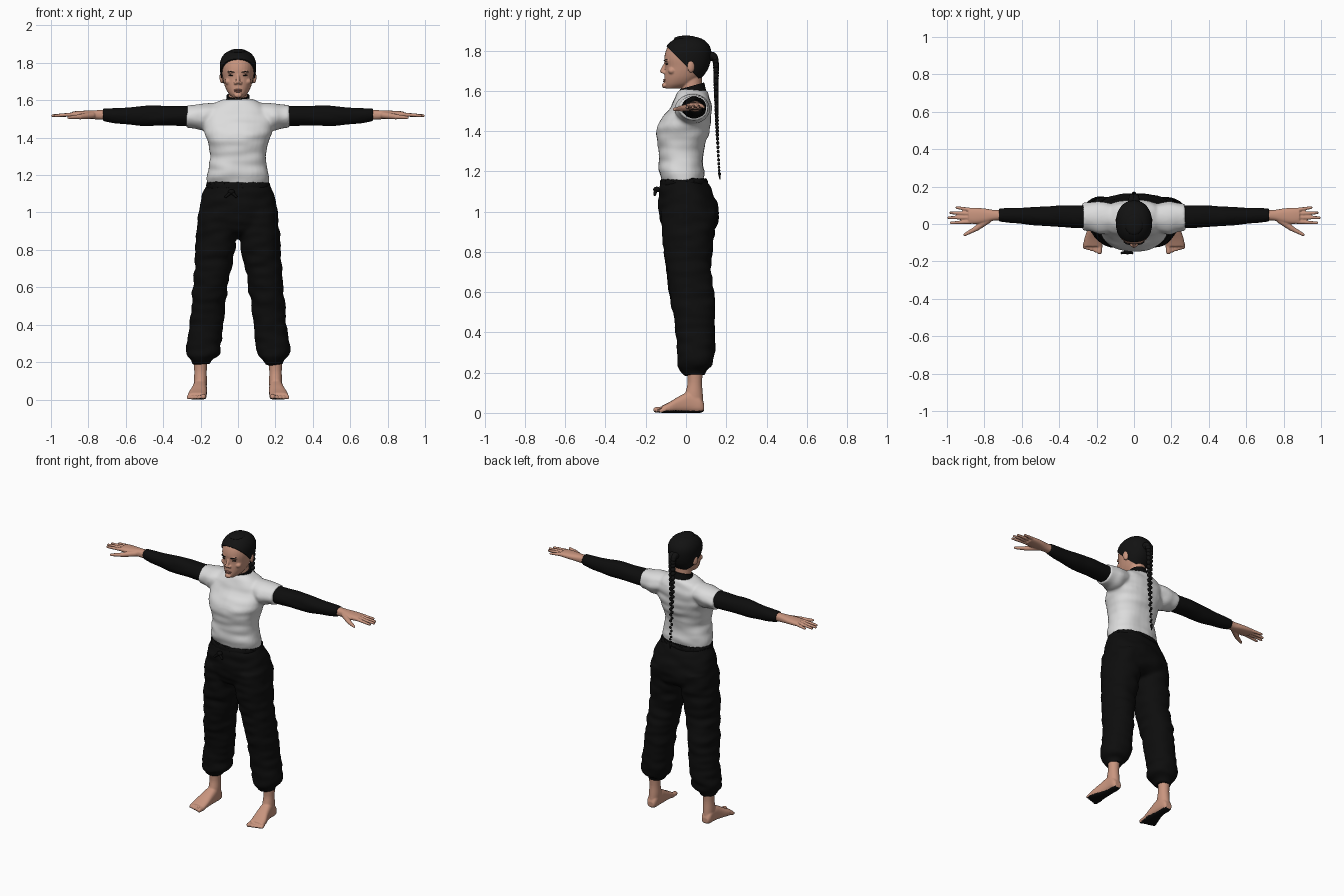
import bpy, bmesh
from math import cos, sin, pi
from mathutils import Vector, Matrix, noise

default = bpy.data.objects.get("Cube")
if default:
    bpy.data.objects.remove(default, do_unlink=True)


def material(name, red, green, blue):
    mat = bpy.data.materials.new(name)
    mat.use_nodes = True
    mat.diffuse_color = (red, green, blue, 1)
    mat.node_tree.nodes["Principled BSDF"].inputs["Base Color"].default_value = (red, green, blue, 1)
    return mat


SKIN = material("warm skin", 0.58, 0.30, 0.21)
LIPS = material("lip", 0.40, 0.17, 0.13)
WHITE = material("light shirt cloth", 0.72, 0.72, 0.72)
BLACK = material("black cloth", 0.004, 0.004, 0.004)
HAIR = material("black hair", 0.006, 0.006, 0.006)


def spline(rows, steps):
    """Smoothly interpolate a list of rows."""
    result = []
    for i in range(len(rows) - 1):
        before, start = rows[max(i - 1, 0)], rows[i]
        end, after = rows[i + 1], rows[min(i + 2, len(rows) - 1)]
        for k in range(steps):
            t = k / steps
            result.append([b + 0.5 * t * (c - a + t * (2*a - 5*b + 4*c - d + t * (3*(b - c) + d - a)))
                           for a, b, c, d in zip(before, start, end, after)])
    return result + [list(rows[-1])]


def loft(bm, axis, rows, side=1, power=2.0, grow=0.0, steps=4, sides=32):
    """Closed skin over sections given as (position, low, high, low, high)."""
    rings = []
    for t, a0, a1, b0, b1 in spline(rows, steps):
        ring = []
        for k in range(sides):
            c, s = cos(2 * pi * k / sides), sin(2 * pi * k / sides)
            c = abs(c) ** (2 / power) * (1 if c > 0 else -1)
            s = abs(s) ** (2 / power) * (1 if s > 0 else -1)
            a = (a0 + a1) / 2 + c * ((a1 - a0) / 2 + grow)
            b = (b0 + b1) / 2 + s * ((b1 - b0) / 2 + grow)
            x, y, z = {"x": (t, a, b), "y": (a, t, b), "z": (a, b, t)}[axis]
            ring.append(bm.verts.new((x * side, y, z)))
        rings.append(ring)
    for low, high in zip(rings, rings[1:]):
        for k in range(sides):
            n = (k + 1) % sides
            bm.faces.new((low[k], low[n], high[n], high[k]))
    bm.faces.new(rings[0])
    bm.faces.new(rings[-1])


def widths(rows):
    """Expand (z, half width, front, back) into symmetric sections."""
    return [(z, -w, w, front, back) for z, w, front, back in rows]


def ball(bm, center, radii, turn=None):
    place = Matrix.Translation(center) @ (turn or Matrix()) @ Matrix.Diagonal((*radii, 1))
    bmesh.ops.create_uvsphere(bm, u_segments=16, v_segments=10, radius=1, matrix=place)


def limb(bm, start, end, r1, r2):
    """Tapered rod with rounded ends."""
    start, end = Vector(start), Vector(end)
    way = end - start
    place = Matrix.Translation((start + end) / 2) @ way.to_track_quat("Z", "Y").to_matrix().to_4x4()
    bmesh.ops.create_cone(bm, cap_ends=True, segments=14, radius1=r1, radius2=r2,
                          depth=way.length, matrix=place)
    ball(bm, start, (r1, r1, r1))
    ball(bm, end, (r2, r2, r2))


def finish(name, bm, mats, voxel=0, soften=3, mirror=False, folds=0, rule=None):
    """Make the object, optionally fusing its pieces and adding cloth folds."""
    bmesh.ops.recalc_face_normals(bm, faces=bm.faces[:])
    mesh = bpy.data.meshes.new(name)
    bm.to_mesh(mesh)
    bm.free()
    obj = bpy.data.objects.new(name, mesh)
    bpy.context.collection.objects.link(obj)
    if voxel:
        fuse = obj.modifiers.new("fuse", "REMESH")
        fuse.mode, fuse.voxel_size = "VOXEL", voxel
        relax = obj.modifiers.new("relax", "SMOOTH")
        relax.factor, relax.iterations = 0.5, soften
        graph = bpy.context.evaluated_depsgraph_get()
        mesh = bpy.data.meshes.new_from_object(obj.evaluated_get(graph))
        obj.modifiers.clear()
        obj.data = mesh
        mesh.name = name
    if folds:
        shifts = [v.normal * folds * noise.noise(Vector((v.co.x * 9, v.co.y * 9, v.co.z * 22)))
                  for v in mesh.vertices]
        for v, shift in zip(mesh.vertices, shifts):
            v.co += shift
    mesh.materials.clear()
    for mat in mats:
        mesh.materials.append(mat)
    for face in mesh.polygons:
        face.material_index = rule(face) if rule else 0
    mesh.shade_smooth()
    mesh.set_sharp_from_angle(angle=0.9)
    if mirror:
        flip = obj.modifiers.new("mirror", "MIRROR")
        flip.use_mirror_merge = False
    return obj


# Shirt: torso with short sleeves
bm = bmesh.new()
loft(bm, "z", widths([
    (1.13, 0.155, -0.11, 0.085), (1.19, 0.168, -0.132, 0.092), (1.24, 0.158, -0.135, 0.085),
    (1.31, 0.148, -0.138, 0.09), (1.38, 0.165, -0.148, 0.11), (1.43, 0.182, -0.142, 0.122),
    (1.48, 0.19, -0.105, 0.127), (1.535, 0.18, -0.07, 0.125), (1.58, 0.135, -0.05, 0.115),
    (1.605, 0.08, -0.03, 0.10)]), power=2.3)
for side in (1, -1):
    loft(bm, "x", [(0.09, -0.03, 0.10, 1.47, 1.59), (0.18, -0.055, 0.118, 1.44, 1.585),
                   (0.23, -0.042, 0.115, 1.45, 1.578), (0.275, -0.035, 0.112, 1.455, 1.575)], side)
finish("shirt", bm, [WHITE], voxel=0.009, folds=0.007)

# Trousers: seat and two gathered legs
bm = bmesh.new()
loft(bm, "z", widths([
    (1.155, 0.16, -0.12, 0.102), (1.12, 0.178, -0.13, 0.118), (1.06, 0.202, -0.137, 0.147),
    (0.97, 0.215, -0.13, 0.162), (0.91, 0.20, -0.11, 0.145), (0.88, 0.12, -0.06, 0.10)]), power=2.3)
for side in (1, -1):
    loft(bm, "z", [
        (1.0, 0.0, 0.212, -0.125, 0.15), (0.85, 0.008, 0.226, -0.115, 0.135),
        (0.7, 0.036, 0.234, -0.095, 0.125), (0.55, 0.064, 0.246, -0.075, 0.142),
        (0.4, 0.08, 0.258, -0.05, 0.142), (0.3, 0.09, 0.272, -0.045, 0.142),
        (0.24, 0.10, 0.272, -0.045, 0.13), (0.21, 0.135, 0.25, -0.03, 0.10),
        (0.188, 0.15, 0.24, -0.008, 0.093)], side, power=2.2)
finish("trousers", bm, [BLACK], voxel=0.01, folds=0.010)

# Gathered waistband and its drawstring
bm = bmesh.new()
loft(bm, "z", widths([(1.13, 0.166, -0.13, 0.108), (1.15, 0.17, -0.128, 0.108),
                      (1.163, 0.162, -0.12, 0.10)]), power=2.3, sides=64)
for i, v in enumerate(bm.verts):
    v.co.z += 0.004 * sin(i * 1.7)
finish("waistband", bm, [BLACK])
bm = bmesh.new()
ball(bm, (-0.035, -0.145, 1.11), (0.018, 0.018, 0.014))
for reach in (-0.03, 0.025):
    limb(bm, (-0.035, -0.15, 1.11), (-0.035 + reach, -0.155, 1.085), 0.009, 0.007)
finish("drawstring", bm, [BLACK])

# Long dark undersleeves
bm = bmesh.new()
loft(bm, "x", [(0.22, -0.025, 0.105, 1.465, 1.568), (0.36, -0.018, 0.10, 1.462, 1.57),
               (0.5, -0.01, 0.093, 1.462, 1.571), (0.62, 0.003, 0.087, 1.474, 1.562),
               (0.70, 0.012, 0.083, 1.487, 1.557), (0.722, 0.014, 0.08, 1.489, 1.555)])
finish("undersleeve", bm, [BLACK], voxel=0.008, soften=1, folds=0.005, mirror=True)

# High collar, taller at the nape
bm = bmesh.new()
loft(bm, "z", widths([(1.55, 0.082, -0.045, 0.105), (1.58, 0.07, -0.035, 0.10),
                      (1.605, 0.063, -0.03, 0.095), (1.625, 0.061, -0.03, 0.09)]))
for v in bm.verts:
    v.co.z += (v.co.y - 0.03) * 0.28
finish("collar", bm, [BLACK])

# Hands: palm, four fingers and thumb
bm = bmesh.new()
loft(bm, "x", [(0.70, 0.02, 0.074, 1.495, 1.55), (0.75, 0.018, 0.075, 1.497, 1.547),
               (0.80, 0.006, 0.083, 1.502, 1.545), (0.85, 0.0, 0.087, 1.505, 1.543),
               (0.885, 0.004, 0.086, 1.508, 1.54)], power=2.4)
for base, tip, reach in ((0.012, 0.006, 0.978), (0.034, 0.034, 0.991),
                         (0.055, 0.06, 0.98), (0.075, 0.088, 0.947)):
    limb(bm, (0.87, base, 1.525), (reach, tip, 1.518), 0.0115, 0.0075)
limb(bm, (0.78, 0.022, 1.52), (0.845, -0.025, 1.512), 0.019, 0.0145)
limb(bm, (0.845, -0.025, 1.512), (0.905, -0.057, 1.508), 0.0135, 0.0085)
finish("hand", bm, [SKIN], voxel=0.004, soften=2, mirror=True)

# Bare feet with dark soles
bm = bmesh.new()
loft(bm, "z", [(0.22, 0.162, 0.238, 0.005, 0.085), (0.15, 0.167, 0.234, 0.008, 0.08),
               (0.09, 0.166, 0.236, -0.005, 0.084), (0.03, 0.17, 0.235, -0.01, 0.088)])
loft(bm, "y", [(0.09, 0.18, 0.225, 0.01, 0.045), (0.07, 0.17, 0.236, 0.0, 0.08),
               (0.02, 0.166, 0.24, 0.0, 0.105), (-0.03, 0.166, 0.25, 0.0, 0.085),
               (-0.08, 0.167, 0.266, 0.0, 0.055), (-0.12, 0.17, 0.27, 0.0, 0.035)], power=2.6)
for i in range(5):
    size = 0.015 if i == 0 else 0.0105
    x = 0.183 + 0.019 * i + (0.003 if i else 0)
    limb(bm, (x, -0.105, 0.016), (x + 0.002, -0.148 + 0.006 * i, size), size, size)
finish("foot", bm, [SKIN, BLACK], voxel=0.005, soften=2, mirror=True,
       rule=lambda f: int(f.normal.z < -0.6 and f.center.z < 0.03))

# Head with neck and facial relief
skull = widths([
    (1.612, 0.024, -0.10, -0.03), (1.632, 0.047, -0.106, 0.03), (1.66, 0.064, -0.107, 0.065),
    (1.69, 0.075, -0.106, 0.09), (1.72, 0.082, -0.104, 0.106), (1.76, 0.088, -0.108, 0.116),
    (1.80, 0.088, -0.10, 0.117), (1.83, 0.078, -0.083, 0.105), (1.855, 0.056, -0.052, 0.078),
    (1.868, 0.026, -0.015, 0.045)])
bm = bmesh.new()
loft(bm, "z", skull, power=2.15)
loft(bm, "z", widths([(1.56, 0.055, -0.022, 0.085), (1.62, 0.052, -0.022, 0.08),
                      (1.68, 0.05, -0.02, 0.08)]))
limb(bm, (0, -0.102, 1.735), (0, -0.118, 1.698), 0.008, 0.011)
ball(bm, (0, -0.108, 1.615 + 0.012), (0.022, 0.012, 0.014))
for side in (1, -1):
    ball(bm, (side * 0.013, -0.11, 1.692), (0.01, 0.011, 0.008))
    ball(bm, (side * 0.033, -0.094, 1.75), (0.025, 0.014, 0.007))
    ball(bm, (side * 0.05, -0.07, 1.70), (0.022, 0.02, 0.018))
    ball(bm, (side * 0.086, 0.025, 1.722), (0.012, 0.02, 0.032),
         Matrix.Rotation(side * 0.35, 4, "Z"))
finish("head", bm, [SKIN], voxel=0.004, soften=3)

# Lips, eyes and brows
bm = bmesh.new()
for z, w in ((1.655, 0.023), (1.647, 0.019)):
    ball(bm, (0, -0.105, z), (w, 0.009, 0.005))
finish("lips", bm, [LIPS])
bm = bmesh.new()
ball(bm, (0.036, -0.094, 1.733), (0.014, 0.008, 0.0035), Matrix.Rotation(-0.1, 4, "Y"))
ball(bm, (0.036, -0.101, 1.753), (0.02, 0.008, 0.0028),
     Matrix.Rotation(0.4, 4, "Z") @ Matrix.Rotation(-0.2, 4, "Y"))
finish("eye_and_brow", bm, [HAIR], mirror=True)

# Swept-back hair, cut along a slanted hairline
bm = bmesh.new()
loft(bm, "z", skull, power=2.15, grow=0.008)
cut = bmesh.ops.bisect_plane(bm, geom=bm.verts[:] + bm.edges[:] + bm.faces[:], clear_inner=True,
                             plane_co=(0, -0.095, 1.82), plane_no=(0, 1, 1))
bmesh.ops.holes_fill(bm, edges=[e for e in bm.edges if e.is_boundary], sides=0)
ball(bm, (0, 0.0, 1.858), (0.05, 0.06, 0.017))
finish("hair_cap", bm, [HAIR])

# Long braid of alternating strands
bm = bmesh.new()
path = spline([(0.115, 1.772), (0.146, 1.755), (0.15, 1.6), (0.155, 1.4), (0.166, 1.18)], 12)
ball(bm, (0, 0.125, 1.77), (0.028, 0.025, 0.022))
for i, (y, z) in enumerate(path):
    size = 0.021 * (1 - 0.72 * i / len(path))
    sway = 0.5 * size * (1 if i % 2 else -1)
    ball(bm, (sway, y, z), (size, size * 0.9, size * 1.15),
         Matrix.Rotation(0.6 if i % 2 else -0.6, 4, "Y"))
limb(bm, (0, 0.166, 1.19), (0, 0.169, 1.162), 0.007, 0.003)
finish("braid", bm, [HAIR])
